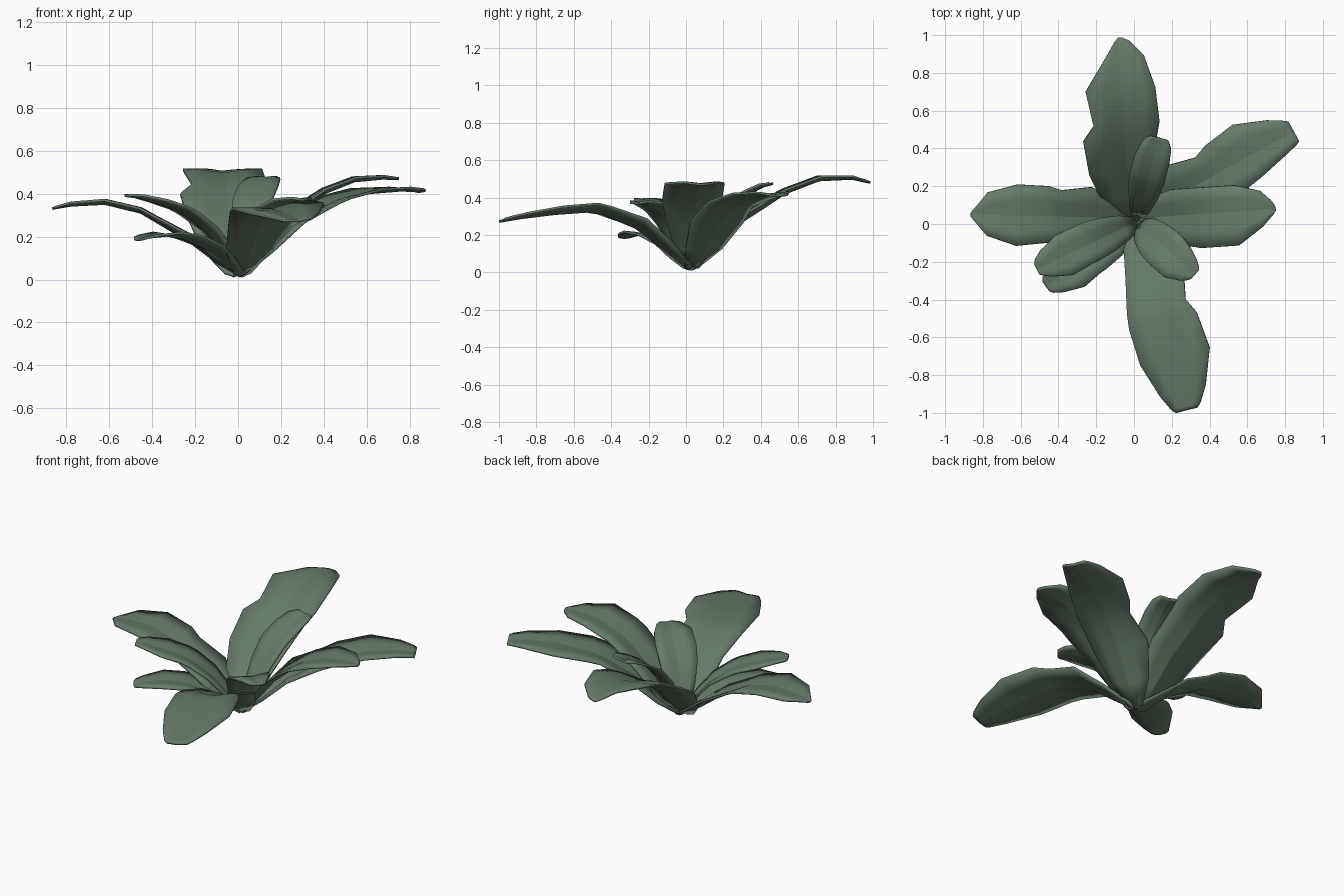
import bpy, bmesh
from mathutils import Vector

# shared stations along each leaf, 0 = base, 1 = tip
T = (0, .12, .27, .45, .53, .72, .90, .98, 1)
# fold depth of the midrib relative to half width, strongest near the base
FOLD = (.35, .28, .22, .15, .12, .10, .10, .10, .10)


def leaf(name, base, tip, z, left, right, roll=0):
    """Folded blade: rib from base to tip, z heights and half widths per station."""
    b, t = Vector((*base, 0)), Vector((*tip, 0))
    d = (t - b).normalized()
    side = Vector((-d.y, d.x, roll))
    bm = bmesh.new()
    rows = []
    for i, s in enumerate(T):
        rib = b.lerp(t, s) + Vector((0, 0, z[i]))
        l, r = left[i], right[i]
        up = FOLD[i] * (l + r) / 2
        lift = Vector((0, 0, up * .6))
        drop = Vector((0, 0, up * .4))
        rows.append([bm.verts.new(p) for p in
                     (rib + side * l + lift, rib + side * l * .5 + lift * .35,
                      rib - drop,
                      rib - side * r * .5 + lift * .35, rib - side * r + lift)])
    for a, c in zip(rows, rows[1:]):
        for k in range(4):
            bm.faces.new((a[k], a[k + 1], c[k + 1], c[k]))
    bmesh.ops.recalc_face_normals(bm, faces=bm.faces)
    if sum(f.normal.z for f in bm.faces) < 0:
        bmesh.ops.reverse_faces(bm, faces=bm.faces)
    # smooth blade with a crisp midrib
    for f in bm.faces:
        f.smooth = True
    for a, c in zip(rows, rows[1:]):
        bm.edges.get((a[2], c[2])).smooth = False
    me = bpy.data.meshes.new(name)
    bm.to_mesh(me)
    bm.free()
    ob = bpy.data.objects.new(name, me)
    bpy.context.collection.objects.link(ob)
    mat = bpy.data.materials.get("leaf_green") or bpy.data.materials.new("leaf_green")
    mat.diffuse_color = (.13, .2, .14, 1)
    me.materials.append(mat)
    # thin blade thickness
    m = ob.modifiers.new("thickness", 'SOLIDIFY')
    m.thickness, m.offset = .012, 0


# long outer leaves
leaf("back_leaf", (-.02, .01), (-.085, .985),
     (.02, .12, .27, .38, .43, .50, .505, .485, .48),
     (.04, .14, .20, .22, .16, .19, .07, .02, .0),
     (.04, .10, .15, .17, .19, .18, .13, .06, .02))
leaf("back_right_leaf", (.01, .03), (.845, .49),
     (.02, .11, .245, .34, .37, .41, .42, .415, .41),
     (.04, .12, .17, .13, .16, .187, .12, .075, .06),
     (.04, .10, .15, .16, .16, .13, .09, .07, .06))
leaf("right_leaf", (.01, .03), (.75, .08),
     (.02, .12, .26, .37, .41, .465, .475, .47, .47),
     (.04, .11, .14, .14, .14, .14, .10, .04, .01),
     (.04, .10, .15, .18, .18, .18, .09, .03, .01))
leaf("front_leaf", (.02, .02), (.28, -.985),
     (.02, .12, .245, .32, .335, .32, .295, .28, .275),
     (.04, .12, .175, .14, .18, .20, .13, .08, .06),
     (.04, .11, .14, .18, .19, .18, .12, .08, .06), roll=.1)
leaf("left_leaf", (.01, .03), (-.865, .05),
     (.02, .09, .19, .28, .32, .36, .35, .335, .33),
     (.04, .10, .13, .13, .14, .16, .11, .03, .01),
     (.04, .10, .16, .14, .16, .165, .12, .03, .01))

# short inner leaves
leaf("small_back_leaf", (.02, .04), (.13, .455),
     (.04, .15, .26, .35, .38, .43, .465, .47, .475),
     (.03, .06, .08, .10, .10, .10, .08, .06, .04),
     (.03, .06, .08, .09, .09, .09, .08, .06, .05))
leaf("small_front_right_leaf", (.02, .0), (.325, -.265),
     (.03, .135, .245, .315, .335, .365, .375, .37, .37),
     (.03, .08, .10, .105, .105, .09, .06, .04, .03),
     (.03, .08, .11, .12, .12, .12, .08, .05, .03))
leaf("small_left_leaf", (.01, .01), (-.515, -.24),
     (.03, .125, .225, .30, .325, .36, .385, .39, .39),
     (.03, .07, .09, .10, .10, .11, .07, .04, .03),
     (.03, .07, .10, .12, .12, .12, .08, .05, .03))
leaf("low_left_leaf", (.01, .01), (-.465, -.33),
     (.02, .07, .14, .18, .195, .21, .20, .19, .185),
     (.03, .07, .10, .11, .11, .12, .08, .05, .03),
     (.03, .07, .10, .12, .12, .11, .07, .05, .03))
